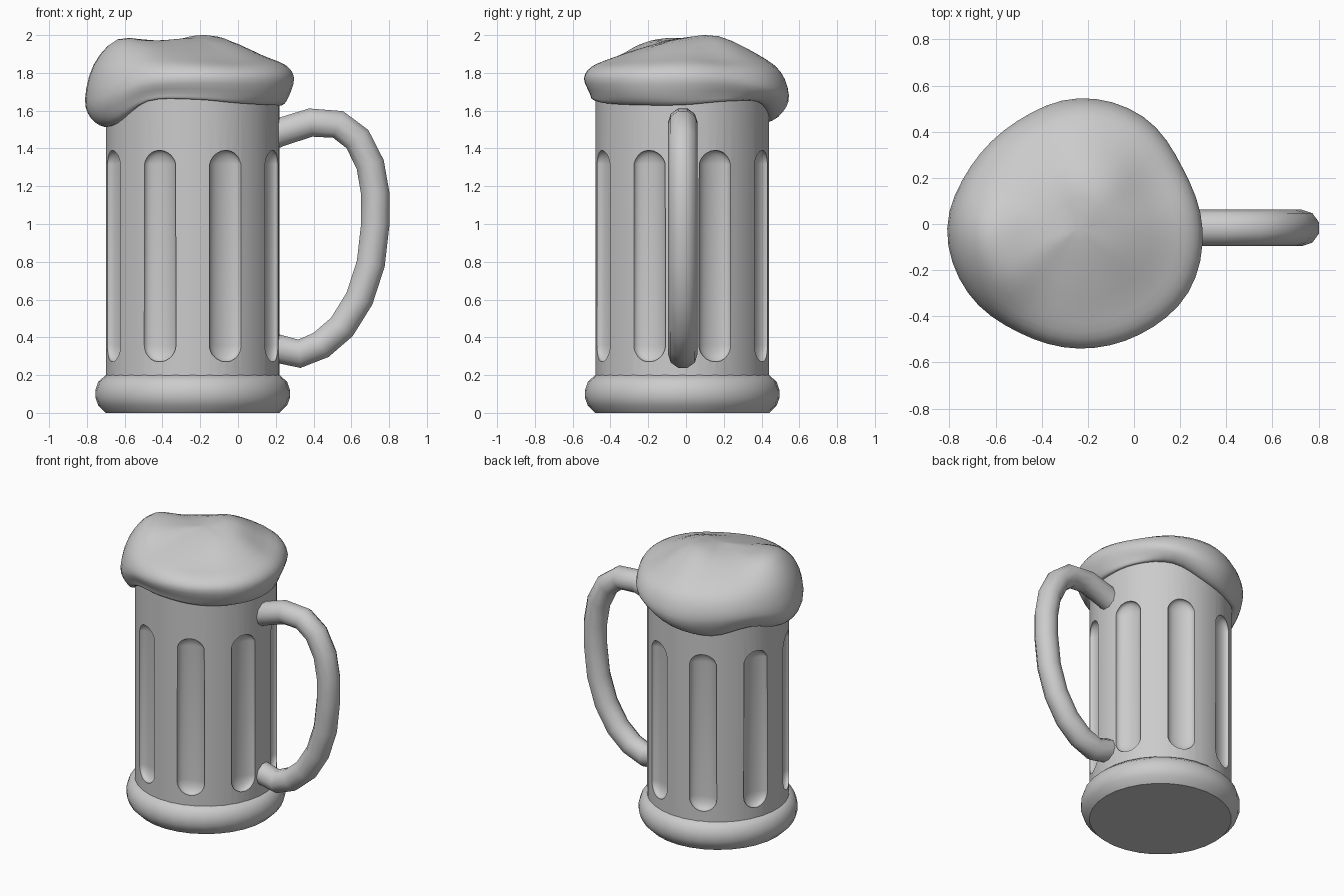
import bpy, bmesh, math

if "Cube" in bpy.data.objects:
    bpy.data.objects.remove(bpy.data.objects["Cube"])

CX, CY = -0.24, -0.02      # mug axis
R_BODY = 0.46


def finish(obj, angle=40):
    bpy.ops.object.select_all(action='DESELECT')
    obj.select_set(True)
    bpy.context.view_layer.objects.active = obj
    bpy.ops.object.shade_smooth_by_angle(angle=math.radians(angle))


def object_from_bmesh(name, bm):
    bmesh.ops.remove_doubles(bm, verts=bm.verts, dist=1e-5)
    bmesh.ops.recalc_face_normals(bm, faces=bm.faces)
    mesh = bpy.data.meshes.new(name)
    bm.to_mesh(mesh)
    bm.free()
    obj = bpy.data.objects.new(name, mesh)
    bpy.context.collection.objects.link(obj)
    return obj


def loft(name, profile_at, segments, caps=True):
    """Skin (radius, z) profiles around the mug axis."""
    bm = bmesh.new()
    cols = []
    for i in range(segments):
        a = math.tau * i / segments
        cols.append([bm.verts.new((CX + r * math.cos(a), CY + r * math.sin(a), z))
                     for r, z in profile_at(a)])
    for i in range(segments):
        c, d = cols[i], cols[(i + 1) % segments]
        for j in range(len(c) - 1):
            bm.faces.new((c[j], d[j], d[j + 1], c[j + 1]))
    if caps:
        bm.faces.new([c[0] for c in cols])
        bm.faces.new([c[-1] for c in cols])
    return object_from_bmesh(name, bm)


def catmull(p0, p1, p2, p3, t):
    return 0.5 * (2 * p1 + (p2 - p0) * t + (2 * p0 - 5 * p1 + 4 * p2 - p3) * t * t
                  + (3 * p1 - p0 - 3 * p2 + p3) * t ** 3)


def around(values, a):
    """Smooth periodic lookup of values spaced evenly round the circle."""
    n = len(values)
    f = a / math.tau * n
    i = int(f)
    return catmull(*(values[(i + k) % n] for k in (-1, 0, 1, 2)), f - i)


# Glass body
body = loft("glass_body", lambda a: [(R_BODY, 0.1), (R_BODY, 1.72)], 64)

# Flutes: eight flattened capsules cut from the body
bm = bmesh.new()
for k in range(8):
    a = math.radians(22.5 + 45 * k)
    new = bmesh.ops.create_uvsphere(bm, u_segments=24, v_segments=16, radius=1)["verts"]
    for v in new:
        x, y, z = v.co
        zc = 1.30 if z > 0.001 else 0.36
        rad, tan = 0.451 + 0.045 * x, 0.091 * y
        v.co = (CX + rad * math.cos(a) - tan * math.sin(a),
                CY + rad * math.sin(a) + tan * math.cos(a), zc + 0.091 * z)
cutter = object_from_bmesh("flute_cutter", bm)
cutter.hide_render = True
mod = body.modifiers.new("flutes", 'BOOLEAN')
mod.operation, mod.solver, mod.object = 'DIFFERENCE', 'EXACT', cutter
bpy.context.view_layer.objects.active = body
body.select_set(True)
bpy.ops.object.modifier_apply(modifier=mod.name)
bpy.data.objects.remove(cutter)
finish(body, 25)

# Rounded base ring
base = loft("base_ring", lambda a: [(0.46, 0), (0.50, 0.04), (0.515, 0.08), (0.515, 0.12),
                                    (0.50, 0.165), (0.46, 0.20)], 32)
finish(base, 45)

# Handle
path = [(0.15, 1.455), (0.22, 1.485), (0.385, 1.537), (0.53, 1.527), (0.632, 1.45),
        (0.70, 1.315), (0.727, 1.16), (0.727, 1.0), (0.703, 0.79), (0.643, 0.605),
        (0.55, 0.455), (0.44, 0.36), (0.325, 0.313), (0.21, 0.34), (0.15, 0.355)]
curve = bpy.data.curves.new("handle", 'CURVE')
curve.dimensions = '3D'
curve.bevel_depth, curve.bevel_resolution, curve.use_fill_caps = 0.079, 3, True
spline = curve.splines.new('POLY')
spline.points.add(len(path) - 1)
for p, (x, z) in zip(spline.points, path):
    p.co = (x, -0.017, z, 1)
handle = bpy.data.objects.new("handle", curve)
bpy.context.collection.objects.link(handle)
bpy.ops.object.select_all(action='DESELECT')
handle.select_set(True)
bpy.context.view_layer.objects.active = handle
bpy.ops.object.convert(target='MESH')
finish(bpy.context.view_layer.objects.active, 50)

# Foam head: values every 30 degrees from +x
RIM = [.537, .522, .56, .565, .537, .54, .57, .555, .52, .52, .53, .55]
INNER = [1.97, 1.985, 1.995, 1.99, 1.97, 1.965, 1.97, 1.97, 1.95, 1.94, 1.94, 1.955]
SHOULDER = [1.89, 1.88, 1.89, 1.90, 1.89, 1.91, 1.975, 1.96, 1.90, 1.88, 1.87, 1.88]
BULGE = [1.77, 1.76, 1.72, 1.68, 1.68, 1.69, 1.66, 1.67, 1.75, 1.77, 1.77, 1.77]
DRIP = [1.63, 1.65, 1.645, 1.56, 1.535, 1.58, 1.52, 1.53, 1.65, 1.66, 1.64, 1.63]


def foam_profile(a):
    r, zi, zs, zb, zd = (around(t, a) for t in (RIM, INNER, SHOULDER, BULGE, DRIP))
    pts = [(0, 1.985), (0.35 * r, zi), (0.7 * r, zs), (0.92 * r, zb + 0.58 * (zs - zb)),
           (r, zb), (r - 0.03, zd + 0.3 * (zb - zd)), (0.475, zd), (0.43, zd + 0.02)]
    ext = [(-0.35 * r, 1.98)] + pts + [pts[-1]]
    out = []
    for i in range(len(pts) - 1):
        for s in range(3):
            out.append(tuple(catmull(*(ext[i + k][c] for k in range(4)), s / 3)
                             for c in (0, 1)))
    return out + [pts[-1]]


foam = loft("foam_head", foam_profile, 48, caps=False)
finish(foam, 60)
